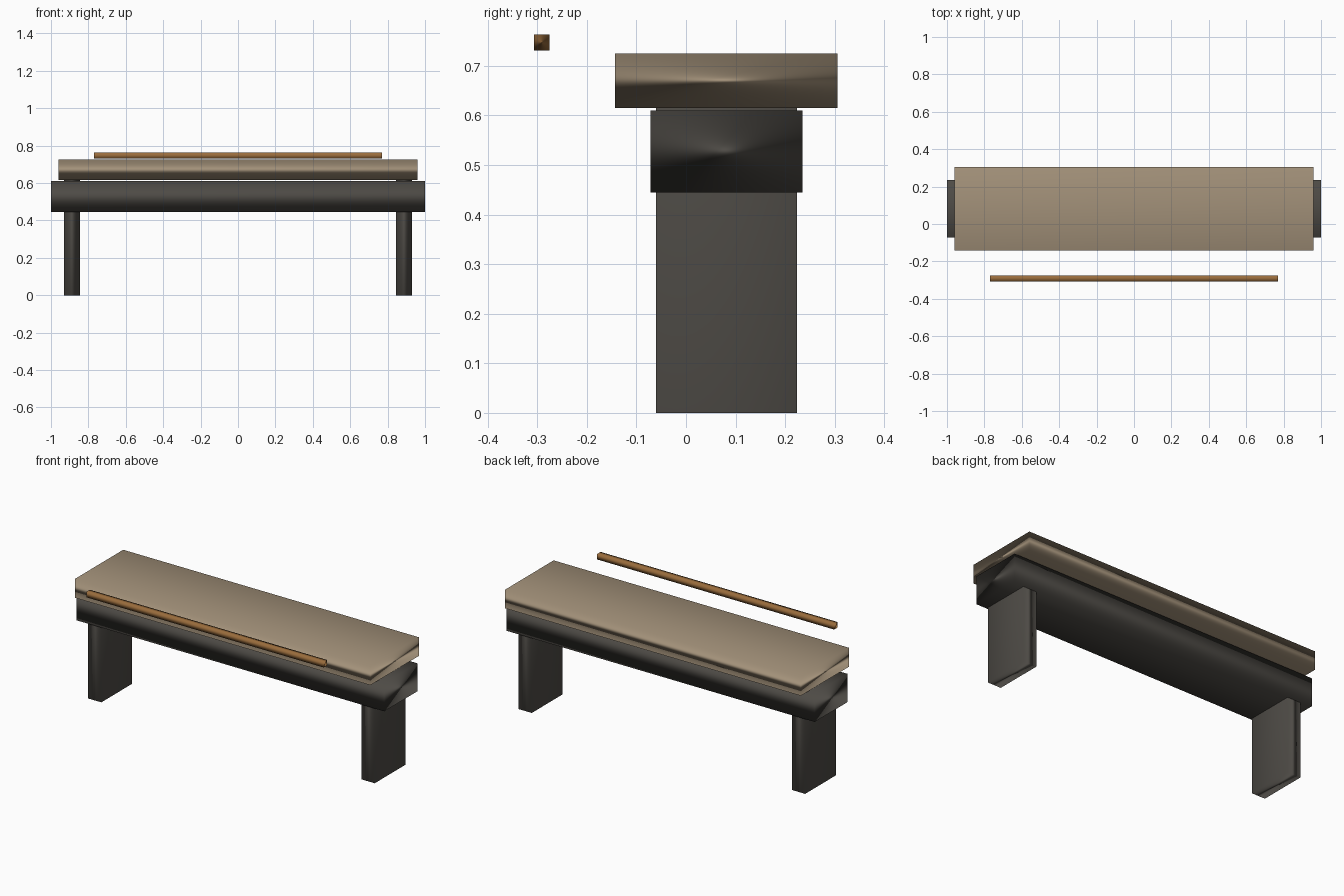
import bpy
import bmesh
from mathutils import Vector

if "Cube" in bpy.data.objects:
    bpy.data.objects.remove(bpy.data.objects["Cube"])


def material(name, rgb):
    mat = bpy.data.materials.new(name)
    mat.diffuse_color = (*rgb, 1)
    mat.use_nodes = True
    mat.node_tree.nodes["Principled BSDF"].inputs["Base Color"].default_value = mat.diffuse_color
    return mat


dark = material("dark_metal", (0.075, 0.069, 0.06))
tan = material("tan_pad", (0.36, 0.28, 0.19))
wood = material("warm_wood", (0.32, 0.15, 0.045))


def box(name, lo, hi, mat):
    """Softly shaded box between two opposite corners."""
    lo, hi = Vector(lo), Vector(hi)
    size = hi - lo
    bm = bmesh.new()
    bmesh.ops.create_cube(bm, size=1)
    for v in bm.verts:
        v.co = Vector([c * s for c, s in zip(v.co, size)])
    for f in bm.faces:
        f.smooth = True
    mesh = bpy.data.meshes.new(name)
    bm.to_mesh(mesh)
    bm.free()
    mesh.materials.append(mat)
    ob = bpy.data.objects.new(name, mesh)
    ob.location = (lo + hi) / 2
    bpy.context.collection.objects.link(ob)
    # Large faces dominate the blended normals
    ob.modifiers.new("weighted_normals", 'WEIGHTED_NORMAL').mode = 'FACE_AREA'
    return ob


# Long dark body
box("body_beam", (-1.0, -0.072, 0.445), (1.0, 0.235, 0.61), dark)

# Slab top, floating just above the body on the leg tops
box("top_slab", (-0.96, -0.143, 0.615), (0.96, 0.306, 0.725), tan)

# Thin rail in front of the top
box("front_rail", (-0.77, -0.307, 0.731), (0.77, -0.275, 0.763), wood)

# Panel legs, one per end
for side, x in (("left", -0.888), ("right", 0.888)):
    box(side + "_leg", (x - 0.043, -0.061, 0), (x + 0.043, 0.224, 0.617), dark)
